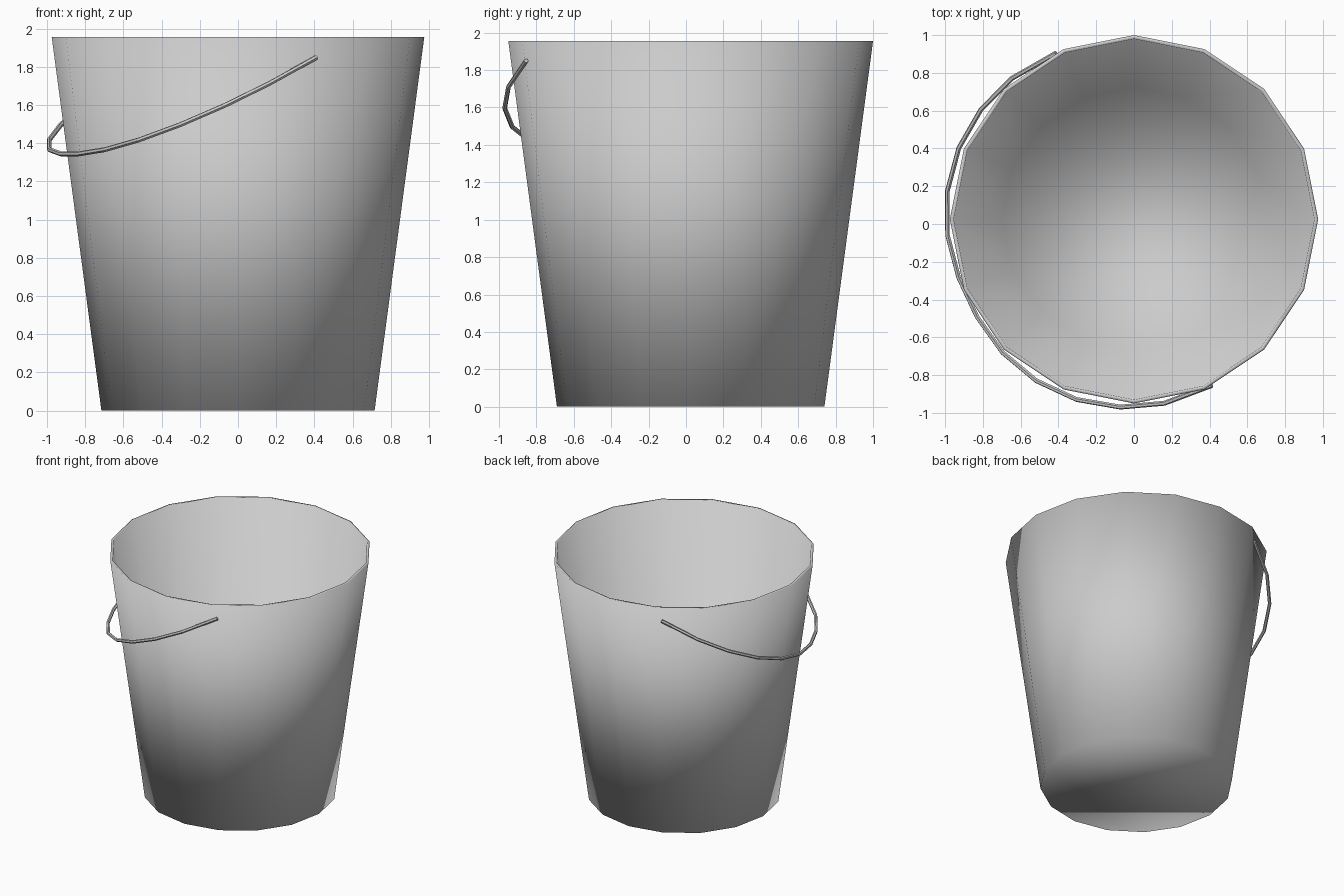
import bpy, bmesh
from math import sin, cos, pi, radians
from mathutils import Vector

default_cube = bpy.data.objects.get("Cube")
if default_cube:
    bpy.data.objects.remove(default_cube, do_unlink=True)

SIDES = 16
CENTRE_Y = 0.025
HEIGHT = 1.955

metal = bpy.data.materials.new("grey metal")
metal.use_nodes = True
GREY = (0.6, 0.6, 0.6, 1)
metal.diffuse_color = GREY
metal.node_tree.nodes["Principled BSDF"].inputs["Base Color"].default_value = GREY


def add_object(name, data):
    obj = bpy.data.objects.new(name, data)
    bpy.context.collection.objects.link(obj)
    data.materials.append(metal)
    return obj


# Bucket: tapered shell with a vertex at the back, outer base to inner floor
def make_bucket():
    bm = bmesh.new()
    profile = [(0.715, 0), (0.975, HEIGHT), (0.955, HEIGHT), (0.697, 0.02)]
    rings = []
    for radius, z in profile:
        angles = [2 * pi * i / SIDES for i in range(SIDES)]
        rings.append([bm.verts.new((radius * cos(a), CENTRE_Y + radius * sin(a), z))
                      for a in angles])
    for low, high in zip(rings, rings[1:]):
        for i in range(SIDES):
            j = (i + 1) % SIDES
            bm.faces.new((low[i], low[j], high[j], high[i]))
    bm.faces.new(rings[0][::-1])
    bm.faces.new(rings[-1])
    bmesh.ops.recalc_face_normals(bm, faces=bm.faces)
    for face in bm.faces:
        face.smooth = True
    mesh = bpy.data.meshes.new("bucket")
    bm.to_mesh(mesh)
    bm.free()
    add_object("bucket", mesh)


# Handle: wire half-loop hanging tilted against one side
def make_handle():
    across = Vector((0.424, -0.905))
    outward = Vector((-0.905, -0.424))
    angles = [0] + [15.75 + 13.5 * i for i in range(12)] + [180]
    curve = bpy.data.curves.new("handle", "CURVE")
    curve.dimensions = "3D"
    curve.bevel_depth = 0.013
    curve.bevel_resolution = 1
    curve.use_fill_caps = True
    spline = curve.splines.new("POLY")
    spline.points.add(len(angles) - 1)
    for point, degrees in zip(spline.points, angles):
        t = radians(degrees)
        radius = 0.972 + 0.03 * abs(sin(2 * t))
        out = radius * sin(t)
        flat = across * radius * cos(t) + outward * out
        point.co = (flat.x, flat.y + CENTRE_Y, 1.85 - 0.52 * out, 1)
    spline.use_smooth = False
    add_object("handle", curve)


make_bucket()
make_handle()
